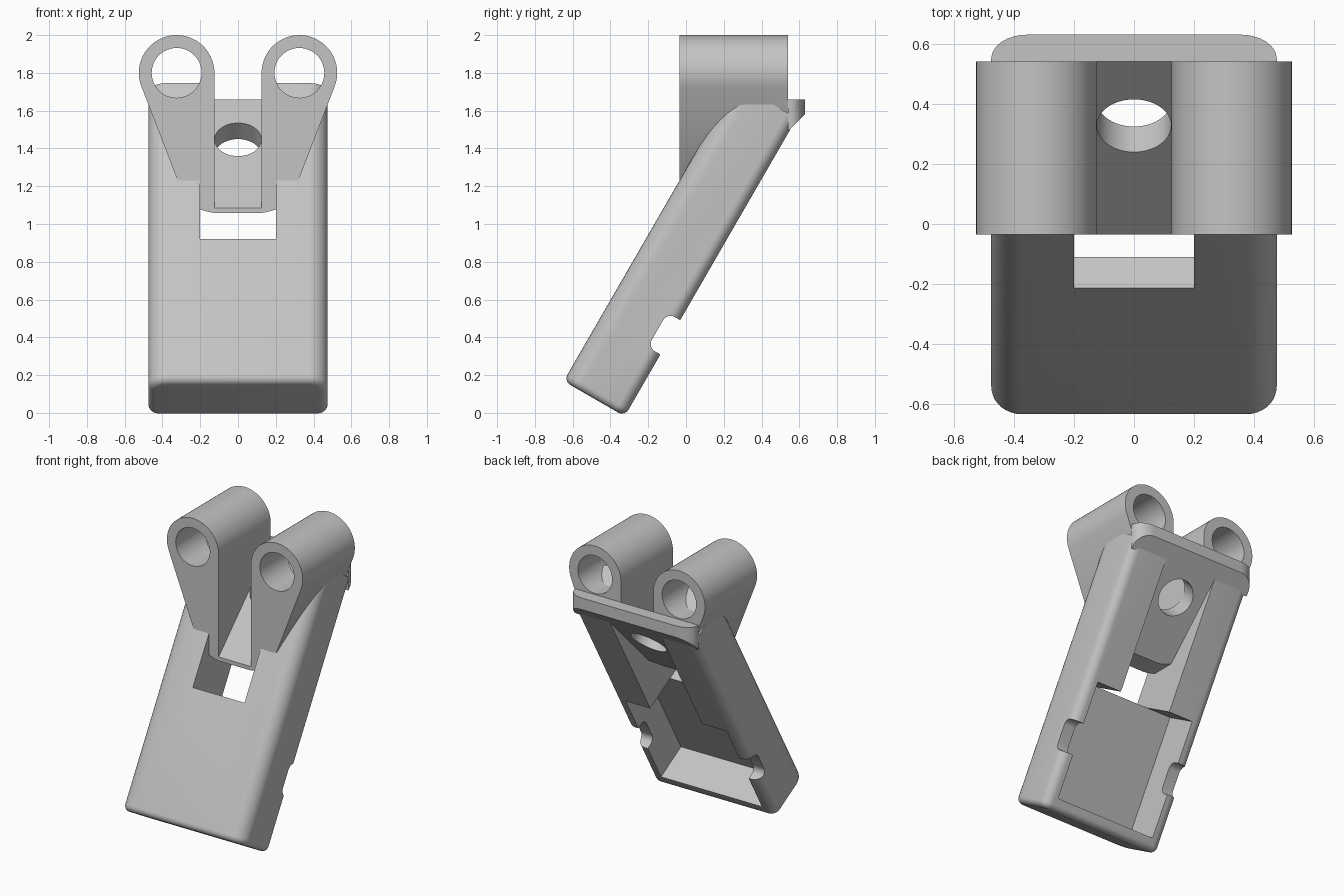
import bpy, bmesh
from math import sin, cos, radians
from mathutils import Matrix

default = bpy.data.objects.get("Cube")
if default:
    bpy.data.objects.remove(default, do_unlink=True)

grey = bpy.data.materials.new("plain grey")
grey.use_nodes = True
colour = (0.55, 0.55, 0.55, 1)
grey.diffuse_color = colour
grey.node_tree.nodes["Principled BSDF"].inputs["Base Color"].default_value = colour

LEAN = Matrix.Rotation(radians(-30), 4, 'X')
PLACE = {'x': lambda u, v, w: (w, u, v),
         'y': lambda u, v, w: (u, w, v),
         'z': lambda u, v, w: (u, v, w)}


def arc(cx, cy, rx, ry, start, end, n=8):
    angles = [radians(start + (end - start) * i / n) for i in range(n + 1)]
    return [(cx + rx * cos(a), cy + ry * sin(a)) for a in angles]


def rounded_rect(x0, x1, y0, y1, r_low, r_high):
    return (arc(x0 + r_low, y0 + r_low, r_low, r_low, 180, 270)
            + arc(x1 - r_low, y0 + r_low, r_low, r_low, 270, 360)
            + arc(x1 - r_high, y1 - r_high, r_high, r_high, 0, 90)
            + arc(x0 + r_high, y1 - r_high, r_high, r_high, 90, 180))


def rect(x0, x1, y0, y1):
    return [(x0, y0), (x1, y0), (x1, y1), (x0, y1)]


def prism(name, outline, axis, lo, hi, matrix=None, end_bevel=0):
    """Extrude a 2D outline along an axis, optionally rounding the low end."""
    bm = bmesh.new()
    put = PLACE[axis]
    low = [bm.verts.new(put(u, v, lo)) for u, v in outline]
    high = [bm.verts.new(put(u, v, hi)) for u, v in outline]
    base = bm.faces.new(low)
    bm.faces.new(high)
    n = len(low)
    for i in range(n):
        j = (i + 1) % n
        bm.faces.new((low[i], low[j], high[j], high[i]))
    bmesh.ops.recalc_face_normals(bm, faces=bm.faces)
    if end_bevel:
        bmesh.ops.bevel(bm, geom=list(base.edges), offset=end_bevel,
                        segments=5, profile=0.5, affect='EDGES')
    if matrix:
        bm.transform(matrix)
    mesh = bpy.data.meshes.new(name)
    bm.to_mesh(mesh)
    bm.free()
    obj = bpy.data.objects.new(name, mesh)
    bpy.context.collection.objects.link(obj)
    mesh.materials.append(grey)
    return obj


def cut(target, cutters):
    for cutter in cutters:
        mod = target.modifiers.new("cut", 'BOOLEAN')
        mod.operation = 'DIFFERENCE'
        mod.solver = 'EXACT'
        mod.object = cutter
        bpy.context.view_layer.objects.active = target
        bpy.ops.object.modifier_apply(modifier=mod.name)
        bpy.data.objects.remove(cutter, do_unlink=True)


# Leaning hollow body, built upright and then tilted
FRONT, BACK, FLOOR = -0.645, -0.272, -0.525
BOTTOM, STEP, TOP = -0.178, 0.69, 1.644
body = prism("leaning_body", rounded_rect(-0.475, 0.475, FRONT, BACK, 0.1, 0.06),
             'z', BOTTOM, TOP, LEAN, end_bevel=0.04)
cut(body, [
    # wide pocket open at the back
    prism("pocket_cutter", rect(-0.39, 0.39, FLOOR, 0), 'z', BOTTOM + 0.085, STEP, LEAN),
    # through slot up to the top end
    prism("slot_cutter", rect(-0.2, 0.2, -1, 0), 'z', STEP, 2, LEAN),
    # side notches in the rear rim
    prism("notch_cutter", rounded_rect(-0.35, -0.15, 0.2, 0.41, 0.045, 0.045),
          'x', -0.7, 0.7, LEAN),
])


# Sloped underside shared by the mount and the lip
def underside_cutter():
    return prism("underside_cutter", [(-0.3, 0.65), (1, 0.65), (1, 1.95)], 'x', -1, 1)


# Twin lug mount on a sloped plate
LUG_X, LUG_Z, LUG_R = 0.325, 1.8, 0.2
half = arc(LUG_X, LUG_Z, LUG_R, LUG_R, 180, -21.5, 40)
half += [(0.277, 1.12), (0.258, 1.104), (0.235, 1.09), (0.2, 1.077),
         (0.16, 1.065), (0.115, 1.057)]
outline = half + [(-x, z) for x, z in reversed(half)]
mount = prism("lug_mount", outline, 'y', -0.035, 0.54)
tilt = Matrix.Translation((0, 0.327, 1.447)) @ Matrix.Rotation(radians(45), 4, 'X')
cutters = [
    underside_cutter(),
    prism("channel_cutter", [(-0.3, 0.82), (1, 2.12), (1, 2.5), (-0.3, 2.5)],
          'x', -0.125, 0.125),
    prism("plate_hole_cutter", arc(0, 0, 0.124, 0.124, 0, 352.5, 47), 'z', -0.3, 0.06, tilt),
]
for side in (-1, 1):
    cutters.append(prism("lug_hole_cutter",
                         arc(side * LUG_X, LUG_Z, 0.132, 0.132, 0, 352.5, 47), 'y', -0.3, 0.8))
cut(mount, cutters)

# Rear lip with rounded corners
lip_plan = ([(-0.475, 0.54), (0.475, 0.54)]
            + arc(0.355, 0.55, 0.12, 0.08, 0, 90)
            + arc(-0.355, 0.55, 0.12, 0.08, 90, 180))
lip = prism("rear_lip", lip_plan, 'z', 1.4, 1.66)
cut(lip, [underside_cutter()])

# Smooth curved walls, keep hard edges
bpy.ops.object.select_all(action='DESELECT')
for obj in (body, mount, lip):
    obj.select_set(True)
bpy.context.view_layer.objects.active = body
bpy.ops.object.shade_smooth_by_angle(angle=radians(30))
